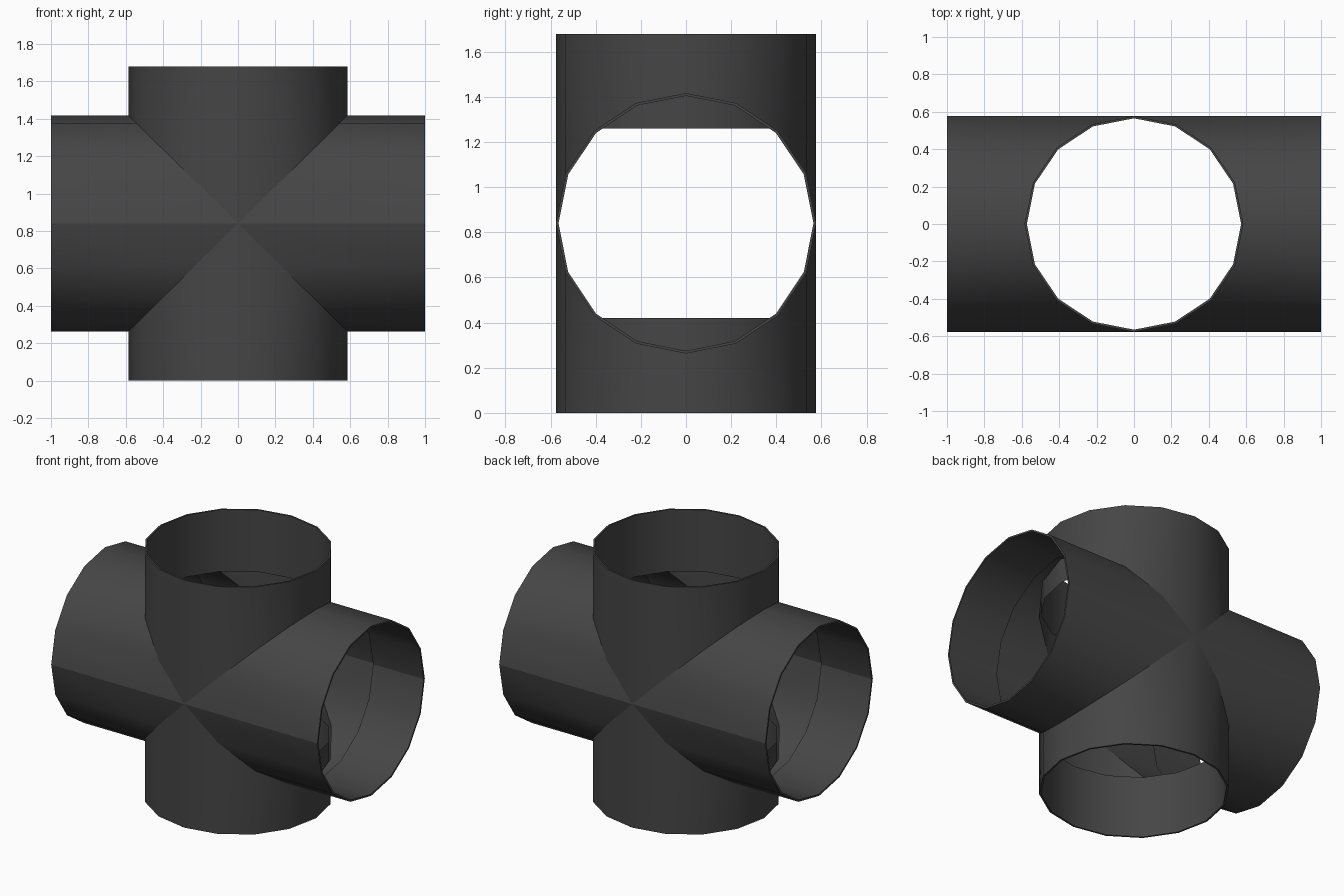
import bpy, bmesh, math

if "Cube" in bpy.data.objects:
    bpy.data.objects.remove(bpy.data.objects["Cube"])

N = 16                      # sides of every pipe
RX, R, C = 0.585, 0.577, 0.84   # branch radii and height of the crossing
WALL = 0.012
bm = bmesh.new()


def branch(vertical, sign, end, sleeve):
    """One arm: mitred outer shell, rim, and an inner sleeve ending at `sleeve`."""
    def point(i, along, inset):
        a = 2 * math.pi * i / N
        y, across = (R - inset) * math.sin(a), math.cos(a)
        if vertical:
            d = R * abs(across) if along is None else along
            return ((RX - inset) * across, y, C + sign * d)
        d = RX * abs(across) if along is None else along
        return (sign * d, y, C + (R - inset) * across)

    rings = [[bm.verts.new(point(i, d, w)) for i in range(N)]
             for d, w in ((None, 0), (end, 0), (end, WALL), (sleeve, WALL))]
    for r0, r1 in zip(rings, rings[1:]):
        for i in range(N):
            j = (i + 1) % N
            quad = [r0[i], r0[j], r1[j], r1[i]]
            if (sign > 0) != vertical:
                quad.reverse()
            bm.faces.new(quad)
    # crisp mitre seams, and the side seams of the horizontal arms
    for i in range(N):
        bm.edges.get((rings[0][i], rings[0][(i + 1) % N])).smooth = False
    if not vertical:
        for i in (N // 4, 3 * N // 4):
            bm.edges.get((rings[0][i], rings[1][i])).smooth = False
            bm.edges.get((rings[2][i], rings[3][i])).smooth = False


# Four arms of the cross
for s in (-1, 1):
    branch(True, s, 0.84, 0.42)
    branch(False, s, 1.0, 0.62)
bmesh.ops.remove_doubles(bm, verts=bm.verts[:], dist=0.001)

mesh = bpy.data.meshes.new("cross_pipe_fitting")
bm.to_mesh(mesh)
bm.free()
body = bpy.data.objects.new("cross_pipe_fitting", mesh)
bpy.context.collection.objects.link(body)

# Dark grey plastic
mat = bpy.data.materials.new("dark_grey")
mat.diffuse_color = (0.06, 0.06, 0.06, 1)
mat.use_nodes = True
mat.node_tree.nodes["Principled BSDF"].inputs["Base Color"].default_value = mat.diffuse_color
mesh.materials.append(mat)

# Smooth walls, sharp rims
bpy.context.view_layer.objects.active = body
body.select_set(True)
bpy.ops.object.shade_smooth_by_angle(angle=math.radians(30), keep_sharp_edges=True)
